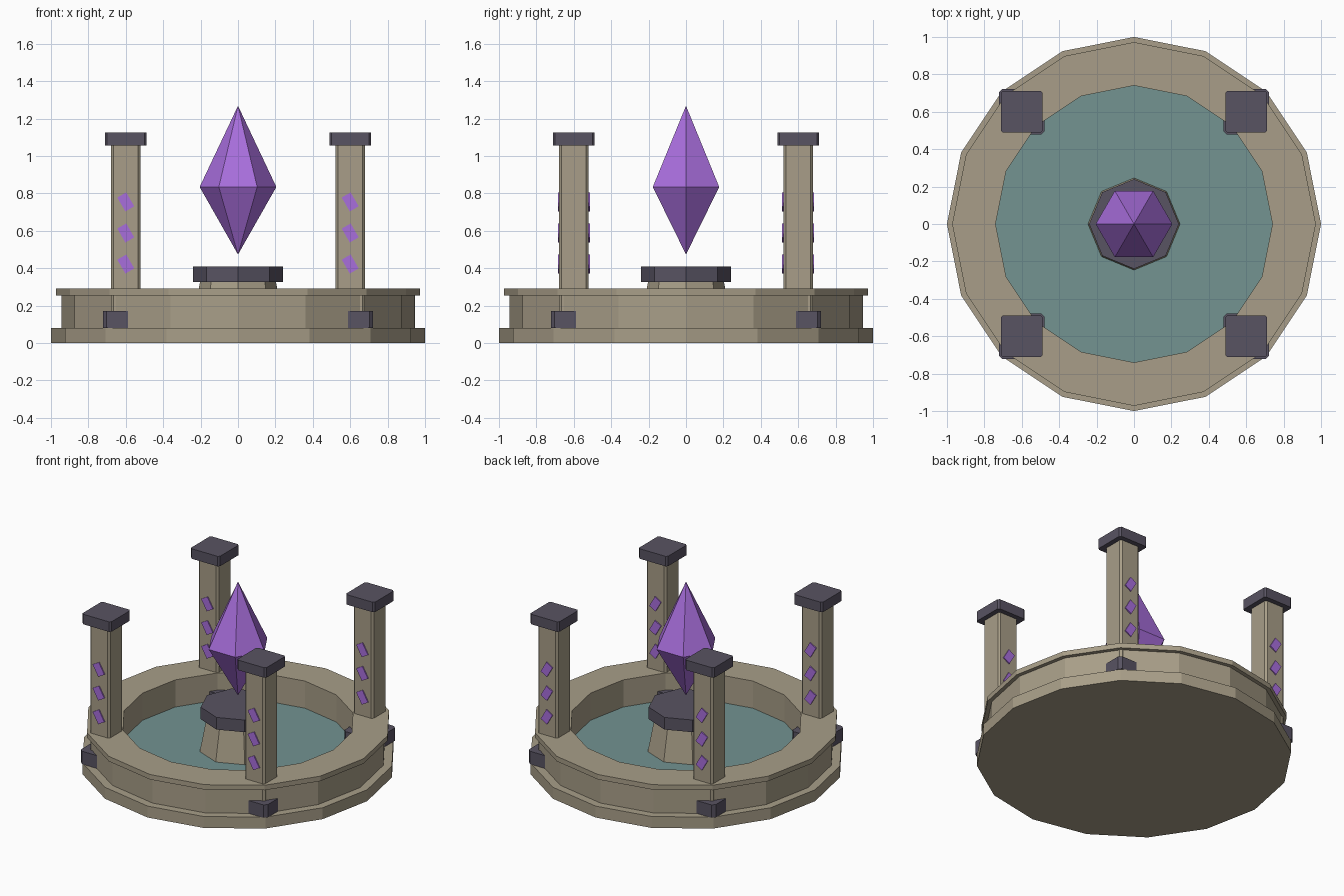
import bpy, bmesh, math
from mathutils import Matrix

if "Cube" in bpy.data.objects:
    bpy.data.objects.remove(bpy.data.objects["Cube"])


def srgb(r, g, b):
    return tuple(((c / 255 + 0.055) / 1.055) ** 2.4 for c in (r, g, b)) + (1.0,)


def material(name, rgb):
    m = bpy.data.materials.new(name)
    m.diffuse_color = srgb(*rgb)
    m.use_nodes = True
    m.node_tree.nodes["Principled BSDF"].inputs["Base Color"].default_value = m.diffuse_color
    return m


STONE = material("tan stone", (168, 158, 136))
DARK = material("dark slate", (88, 83, 98))
WATER = material("teal water", (115, 147, 145))
PURPLE = material("purple crystal", (168, 110, 220))


def finish(bm, name, mat):
    bmesh.ops.recalc_face_normals(bm, faces=bm.faces)
    me = bpy.data.meshes.new(name)
    bm.to_mesh(me)
    bm.free()
    me.materials.append(mat)
    ob = bpy.data.objects.new(name, me)
    bpy.context.collection.objects.link(ob)
    return ob


def lathe(name, profile, sides, mat, closed=False):
    """Revolve (radius, z) points; radius 0 makes a tip, open ends get capped."""
    bm = bmesh.new()
    rings = []
    for r, z in profile:
        n = sides if r > 0 else 1
        rings.append([bm.verts.new((r * math.cos(2 * math.pi * i / sides),
                                    r * math.sin(2 * math.pi * i / sides), z))
                      for i in range(n)])
    pairs = list(zip(rings, rings[1:]))
    if closed:
        pairs.append((rings[-1], rings[0]))
    for a, b in pairs:
        for i in range(sides):
            j = (i + 1) % sides
            quad = [a[i % len(a)], a[j % len(a)], b[j % len(b)], b[i % len(b)]]
            bm.faces.new(list(dict.fromkeys(quad)))
    if not closed:
        for ring in (rings[0], rings[-1]):
            if len(ring) > 2:
                bm.faces.new(ring)
    return finish(bm, name, mat)


def box(name, centre, size, mat, bevel=0.0, tilt=0.0):
    bm = bmesh.new()
    bmesh.ops.create_cube(bm, size=1.0)
    bmesh.ops.scale(bm, vec=size, verts=bm.verts)
    if bevel:
        # chamfer the upright edges
        edges = [e for e in bm.edges
                 if abs(e.verts[0].co.z - e.verts[1].co.z) > 1e-4]
        bmesh.ops.bevel(bm, geom=edges, offset=bevel, segments=1, affect='EDGES')
    bm.transform(Matrix.Translation(centre) @ Matrix.Rotation(tilt, 4, 'Y'))
    return finish(bm, name, mat)


# Basin: bottom slab, ring wall with overhanging rim, water
lathe("base_slab", [(1.0, 0), (1.0, 0.08)], 16, STONE)
lathe("basin_wall", [(0.945, 0.07), (0.945, 0.255), (0.74, 0.255), (0.74, 0.07)],
      16, STONE, closed=True)
lathe("basin_rim", [(0.972, 0.255), (0.972, 0.29), (0.74, 0.29), (0.74, 0.255)],
      16, STONE, closed=True)
lathe("water", [(0.745, 0.075), (0.745, 0.10)], 16, WATER)

# Central pedestal and floating crystal
lathe("pedestal", [(0.25, 0.08), (0.203, 0.325)], 8, STONE)
lathe("pedestal_cap", [(0.24, 0.325), (0.24, 0.41)], 8, DARK)
lathe("crystal", [(0, 0.473), (0.205, 0.834), (0, 1.268)], 6, PURPLE)

# Four corner pillars with foot block, cap and inlaid gems
for sx, side in ((-1, "left"), (1, "right")):
    for sy, end in ((-1, "front"), (1, "back")):
        x, y = 0.6 * sx, 0.6 * sy
        tag = f"{end}_{side}"
        box(f"pillar_{tag}", (x, y, 0.57), (0.156, 0.156, 0.98), STONE, 0.013)
        box(f"pillar_foot_{tag}", (x, y, 0.125), (0.245, 0.245, 0.09), DARK, 0.02)
        box(f"pillar_cap_{tag}", (x, y, 1.09), (0.224, 0.224, 0.07), DARK, 0.012)
        for k in range(3):
            for f, face in ((-1, "front"), (1, "back")):
                box(f"gem_{tag}_{face}_{k + 1}",
                    (x, y + f * 0.081, 0.422 + 0.166 * k),
                    (0.055, 0.009, 0.086), PURPLE, tilt=math.radians(-30))
